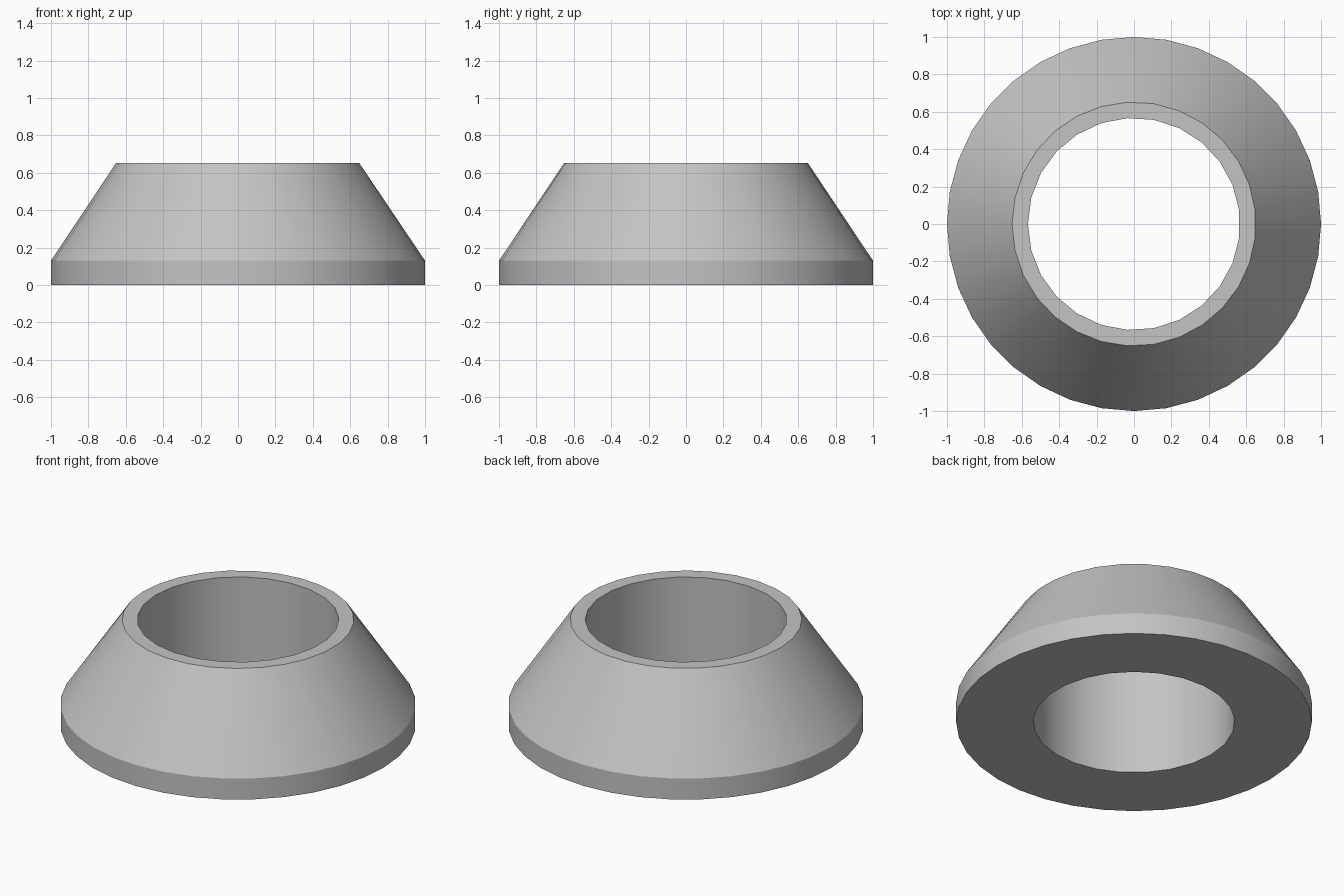
import bpy
import bmesh
from math import cos, sin, pi, radians

cube = bpy.data.objects.get("Cube")
if cube:
    bpy.data.objects.remove(cube)

# Plain grey material
grey = bpy.data.materials.new("light grey")
grey.use_nodes = True
colour = (0.55, 0.55, 0.55, 1.0)
grey.diffuse_color = colour
grey.node_tree.nodes["Principled BSDF"].inputs["Base Color"].default_value = colour


def ring(bm, radius, z, sides):
    """Circle of vertices starting on the -x side."""
    angles = [pi + 2 * pi * i / sides for i in range(sides)]
    return [bm.verts.new((radius * cos(a), radius * sin(a), z)) for a in angles]


def skin(bm, a, b):
    """Join two rings, whose side counts may differ."""
    n, m, i, j = len(a), len(b), 0, 0
    while i < n or j < m:
        step_a, step_b = (i + 1) * m, (j + 1) * n
        corners = [a[i % n]]
        if step_a <= step_b:
            corners.append(a[(i + 1) % n])
        if step_b <= step_a:
            corners.append(b[(j + 1) % m])
        corners.append(b[j % m])
        bm.faces.new(corners)
        i += step_a <= step_b
        j += step_b <= step_a


# Tapered collar: straight foot, conical wall, flat rim and straight bore
profile = [(1.0, 0.0, 36), (1.0, 0.13, 36), (0.652, 0.652, 29),
           (0.567, 0.652, 25), (0.567, 0.0, 25)]
bm = bmesh.new()
rings = [ring(bm, *p) for p in profile]
for k, lower in enumerate(rings):
    skin(bm, lower, rings[(k + 1) % len(rings)])
bmesh.ops.recalc_face_normals(bm, faces=bm.faces)

mesh = bpy.data.meshes.new("tapered_collar")
bm.to_mesh(mesh)
bm.free()
mesh.materials.append(grey)
collar = bpy.data.objects.new("tapered_collar", mesh)
bpy.context.collection.objects.link(collar)

# Smooth walls with crisp rims
bpy.ops.object.select_all(action="DESELECT")
collar.select_set(True)
bpy.context.view_layer.objects.active = collar
bpy.ops.object.shade_smooth_by_angle(angle=radians(28))
